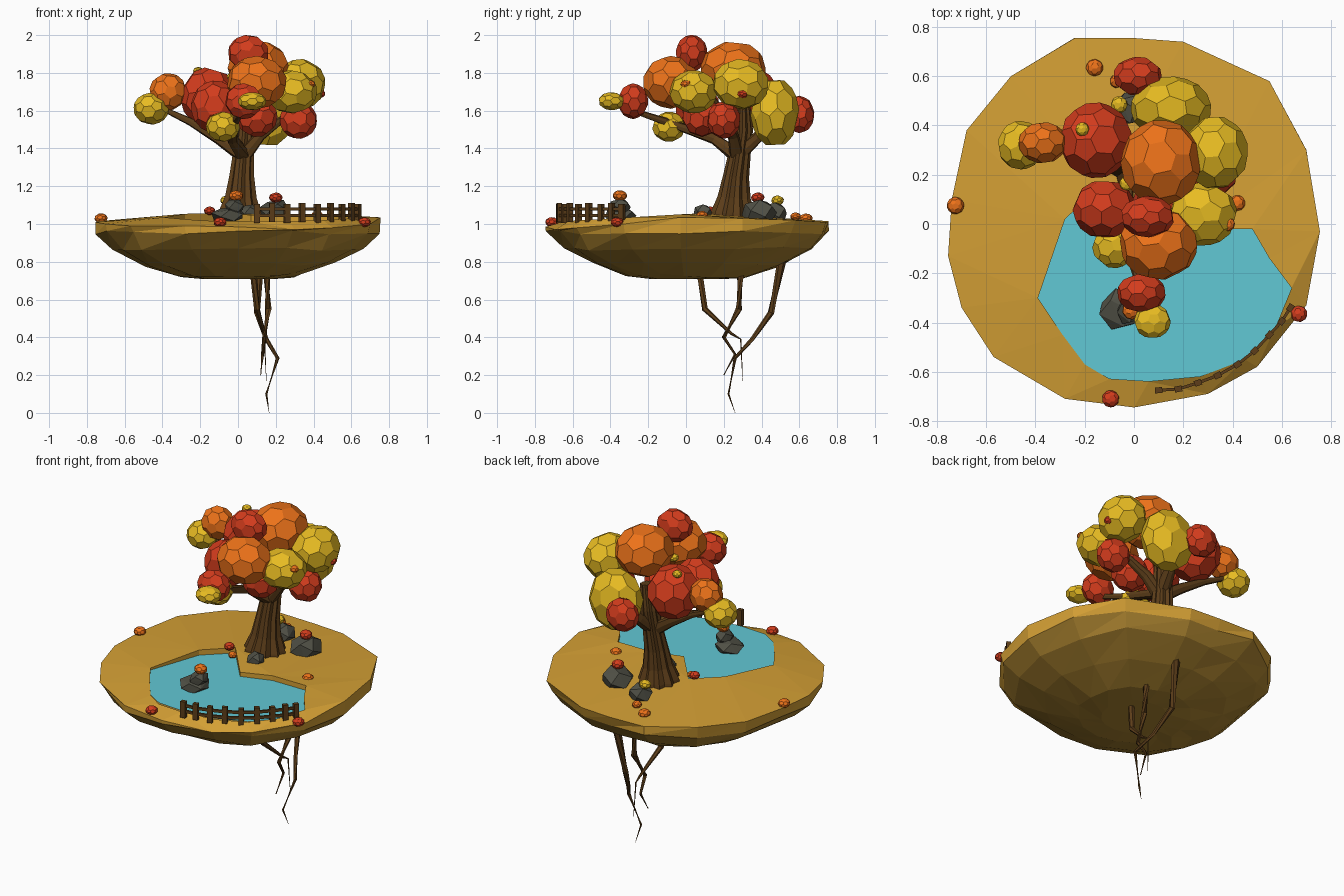
import bpy, bmesh, math, random
from mathutils import Vector, Euler, Matrix

if "Cube" in bpy.data.objects:
    bpy.data.objects.remove(bpy.data.objects["Cube"])

random.seed(4)

def mat(name, *rgb):
    m = bpy.data.materials.new(name)
    m.diffuse_color = (*rgb, 1)
    m.use_nodes = True
    m.node_tree.nodes["Principled BSDF"].inputs["Base Color"].default_value = m.diffuse_color
    return m

TAN = mat("grass", .66, .35, .035)
EARTH = mat("earth", .42, .235, .03)
WOOD = mat("wood", .11, .048, .01)
STONE = mat("stone", .08, .08, .06)
WATER = mat("water", .12, .58, .66)
RED = mat("red", .65, .045, .012)
ORANGE = mat("orange", .85, .17, .01)
YELLOW = mat("yellow", .8, .5, .016)

def finish(name, bm, *mats):
    bmesh.ops.recalc_face_normals(bm, faces=bm.faces)
    me = bpy.data.meshes.new(name)
    bm.to_mesh(me)
    bm.free()
    for m in mats:
        me.materials.append(m)
    ob = bpy.data.objects.new(name, me)
    bpy.context.collection.objects.link(ob)
    return ob

def blob(name, loc, rad, m):
    """Low-poly ball of pentagons and hexagons."""
    bm = bmesh.new()
    bmesh.ops.create_icosphere(bm, subdivisions=1, radius=1)
    bmesh.ops.bevel(bm, geom=bm.verts[:], offset=33, offset_type='PERCENT',
                    affect='VERTICES', segments=1)
    rot = Euler([random.uniform(0, 6) for _ in range(3)]).to_matrix()
    for v in bm.verts:
        d = rot @ v.co.normalized()
        v.co = Vector(loc) + Vector([a * b for a, b in zip(d, rad)])
    return finish(name, bm, m)

def rock(name, loc, rad):
    """Convex hull of scattered points."""
    bm = bmesh.new()
    for i in range(13):
        t = i * 2.4
        h = 1 - 2 * (i + .5) / 13
        s = math.sqrt(1 - h * h)
        k = random.uniform(.9, 1.15)
        bm.verts.new([loc[0] + rad[0] * s * math.cos(t) * k,
                      loc[1] + rad[1] * s * math.sin(t) * k, loc[2] + rad[2] * h * 1.05])
    bmesh.ops.convex_hull(bm, input=bm.verts[:])
    return finish(name, bm, STONE)

def tube(name, pts, n=6, flute=0):
    """Tapered limb through (x, y, z, radius) points, optionally ridged."""
    bm = bmesh.new()
    rings = []
    for i, p in enumerate(pts):
        a, b = pts[max(i - 1, 0)], pts[min(i + 1, len(pts) - 1)]
        d = Vector(b[:3]) - Vector(a[:3])
        q = Vector((0, 0, 1)).rotation_difference(d.normalized())
        ring = []
        for k in range(n):
            r = p[3] * (1 + (flute if k % 2 else -flute))
            t = 2 * math.pi * k / n
            ring.append(bm.verts.new(Vector(p[:3]) + q @ Vector((r * math.cos(t), r * math.sin(t), 0))))
        rings.append(ring)
    for r0, r1 in zip(rings, rings[1:]):
        for k in range(n):
            bm.faces.new((r0[k], r0[k - 1], r1[k - 1], r1[k]))
    bm.faces.new(rings[0])
    bm.faces.new(rings[-1])
    return finish(name, bm, WOOD)

# Floating island: faceted bowl with a pond-shaped hole in its top
rim = [(0, .755, 1.01), (.2, .74, 1.01), (.55, .58, 1.02), (.7, .3, 1.03), (.755, -.03, 1.035),
       (.7, -.33, 1.0), (.5, -.58, .98), (.3, -.69, .97), (0, -.745, .985), (-.28, -.71, .99),
       (-.57, -.54, .99), (-.7, -.34, 1.0), (-.755, -.13, 1.01), (-.74, .1, 1.015),
       (-.68, .38, 1.02), (-.5, .6, 1.02), (-.24, .755, 1.015)]
pond = [(-.13, .16), (-.28, .02), (-.39, -.3), (-.29, -.45), (-.2, -.57), (-.1, -.63), (.06, -.64),
        (.27, -.62), (.45, -.55), (.57, -.43), (.64, -.26), (.55, -.14), (.48, -.02), (.25, -.02), (.07, -.08)]
bm = bmesh.new()
n = len(rim)
top = [bm.verts.new(p) for p in rim]
bank = [bm.verts.new((x, y, 1.035 + .02 * max(-1, min(1, (y + .3) * 3)))) for x, y in pond]
edges = []
for loop in (top, bank):
    edges += [bm.edges.new((loop[i - 1], loop[i])) for i in range(len(loop))]
bmesh.ops.triangle_fill(bm, edges=edges, use_beauty=True, normal=(0, 0, 1))
low = [bm.verts.new((v.co.x, v.co.y, .97)) for v in bank]
for i in range(len(bank)):
    bm.faces.new((bank[i - 1], bank[i], low[i], low[i - 1]))
prev = top
for s, z in ((.985, .955), (.88, .87), (.67, .785), (.42, .725), (.24, .708)):
    ring = []
    for x, y, _ in rim:
        k = s * random.uniform(.97, 1.02)
        ring.append(bm.verts.new((x * k, y * k, z + (random.uniform(-.012, .012) if s > .3 else 0))))
    for i in range(n):
        quad = (prev[i - 1], prev[i], ring[i], ring[i - 1])
        for tri in ((0, 1, 2), (0, 2, 3)):
            f = bm.faces.new([quad[j] for j in tri])
            f.material_index = 0 if prev is top else 1
    prev = ring
bm.faces.new(prev).material_index = 1
finish("island", bm, TAN, EARTH)

# Pond water
bm = bmesh.new()
bm.faces.new([bm.verts.new((x, y, 1.022)) for x, y in pond])
bmesh.ops.triangulate(bm, faces=bm.faces[:])
water = finish("pond_water", bm, WATER)
for p in water.data.polygons:
    if p.normal.z < 0:
        water.data.flip_normals()
        break

# Tree trunk and branches
tube("trunk", [(.01, .25, 1.0, .118), (.01, .25, 1.06, .108), (.015, .255, 1.14, .08),
               (.02, .265, 1.25, .063), (.03, .285, 1.38, .053), (.04, .3, 1.5, .05), (.06, .3, 1.65, .035)], 20, .1)
fork = (.03, .27, 1.36, .042)
for i, path in enumerate([
        [(-.03, .15, 1.45, .03), (-.02, -.1, 1.54, .022), (.03, -.28, 1.6, .014)],
        [(-.1, .29, 1.45, .032), (-.25, .31, 1.54, .022), (-.42, .33, 1.62, .012)],
        [(.12, .25, 1.47, .03), (.24, .22, 1.56, .02), (.3, .15, 1.66, .012)],
        [(.06, .38, 1.46, .032), (.1, .46, 1.56, .022), (.03, .58, 1.6, .012)]]):
    tube(f"branch_{i}", [fork] + path, 8, .06)

# Roots hanging beneath
for i, path in enumerate([
        [(.08, .07, .76, .019), (.1, .1, .55, .016), (.14, .24, .42, .008), (.14, .29, .39, .004), (.15, .3, .17, .001)],
        [(.15, .29, .78, .025), (.16, .28, .55, .018), (.14, .2, .4, .012), (.13, .26, .31, .008), (.12, .2, .2, .003)],
        [(.12, .51, .82, .025), (.1, .45, .53, .017), (.15, .35, .39, .012), (.21, .26, .29, .01),
         (.15, .225, .1, .006), (.165, .26, 0, .001)]]):
    tube(f"root_{i}", path, 6)

# Foliage clumps
for i, (loc, rad, m) in enumerate([
        ((.11, .25, 1.82), (.165, .175, .15), ORANGE), ((-.155, .34, 1.67), (.15, .155, .16), RED),
        ((.33, .29, 1.74), (.135, .15, .135), YELLOW), ((.15, .47, 1.59), (.165, .13, .185), YELLOW),
        ((.28, .04, 1.7), (.14, .13, .115), YELLOW), ((-.12, .06, 1.62), (.13, .12, .14), RED),
        ((.055, .03, 1.905), (.11, .085, .097), RED), ((.1, -.08, 1.75), (.16, .15, .14), ORANGE),
        ((.03, -.28, 1.65), (.1, .08, .095), RED), ((.075, -.395, 1.65), (.075, .07, .048), YELLOW),
        ((-.37, .33, 1.7), (.1, .085, .1), ORANGE), ((-.46, .32, 1.61), (.095, .1, .085), YELLOW),
        ((-.08, -.09, 1.515), (.09, .09, .08), YELLOW), ((.015, .6, 1.58), (.1, .08, .1), RED),
        ((.32, .2, 1.55), (.1, .09, .1), RED), ((.1, .08, 1.57), (.11, .1, .11), RED)]):
    blob(f"foliage_{i}", loc, rad, m)

# Leaf tufts on the canopy and leaf heaps on the ground
for i, (x, y, z, r, m) in enumerate([
        (-.21, .385, 1.81, .028, YELLOW), (-.03, .165, 1.78, .03, YELLOW), (.38, 0, 1.74, .03, ORANGE),
        (.43, .3, 1.69, .032, RED), (-.16, .635, 1.03, .035, ORANGE), (-.07, .58, 1.04, .028, ORANGE),
        (-.725, .075, 1.03, .035, ORANGE), (-.095, -.71, 1.01, .035, RED), (.67, -.365, 1.01, .034, RED),
        (.42, .085, 1.045, .032, ORANGE), (-.15, .13, 1.07, .03, RED), (-.01, -.35, 1.15, .038, ORANGE),
        (-.06, .485, 1.125, .034, YELLOW), (.2, .38, 1.14, .036, RED), (-.1, .09, 1.045, .025, ORANGE)]):
    blob(f"leaf_heap_{i}", (x, y, z), (r, r, r * .75), m)

# Rocks
for i, (loc, rad) in enumerate([
        ((-.05, -.35, 1.045), (.085, .085, .045)), ((-.02, -.35, 1.09), (.055, .06, .045)),
        ((.2, .39, 1.06), (.095, .095, .07)), ((-.02, .47, 1.055), (.07, .07, .06)),
        ((.06, .09, 1.06), (.05, .05, .045))]):
    rock(f"rock_{i}", loc, rad)

# Fence along the front bank
line = [Vector(p) for p in ((.1, -.675), (.18, -.67), (.26, -.645), (.34, -.615), (.42, -.57),
                            (.49, -.515), (.55, -.45), (.6, -.395), (.635, -.34))]

def bar(name, a, b, z, thick, h):
    d = b - a
    bm = bmesh.new()
    c = (a + b) / 2
    bmesh.ops.create_cube(bm, size=1, matrix=Matrix.Translation((c.x, c.y, z))
                          @ Matrix.Rotation(math.atan2(d.y, d.x), 4, 'Z')
                          @ Matrix.Diagonal((d.length, thick, h, 1)))
    finish(name, bm, WOOD)

for i, p in enumerate(line):
    t = (line[min(i + 1, 8)] - line[max(i - 1, 0)]).normalized() * .015
    bar(f"fence_post_{i}", p - t, p + t, 1.055 + .006 * (i % 2), .024, .1)
    if i:
        for k, z in enumerate((1.045, 1.08)):
            bar(f"fence_rail_{i}_{k}", line[i - 1], p, z, .012, .016)
